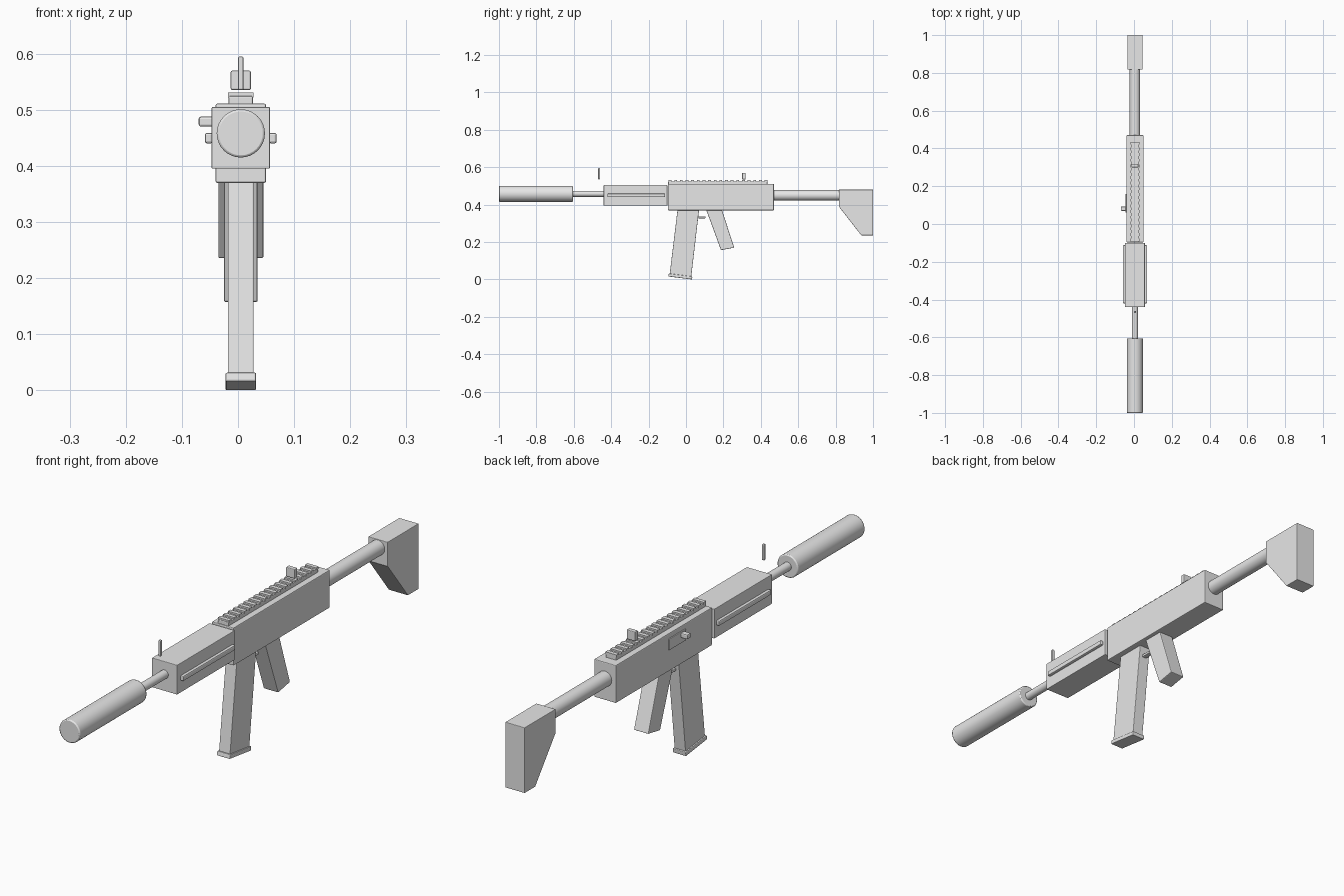
import bpy, bmesh, math
from mathutils import Matrix

cube = bpy.data.objects.get("Cube")
if cube:
    bpy.data.objects.remove(cube, do_unlink=True)

AXIS = 0.005  # sideways position of the centre line

grey = bpy.data.materials.new("plain_grey")
grey.use_nodes = True
grey.diffuse_color = (0.8, 0.8, 0.8, 1)
grey.node_tree.nodes["Principled BSDF"].inputs["Base Color"].default_value = (0.8, 0.8, 0.8, 1)


def finish(name, bm, bevel=0.0, smooth=False):
    """Turn a bmesh into a named, bevelled object."""
    bmesh.ops.recalc_face_normals(bm, faces=bm.faces)
    mesh = bpy.data.meshes.new(name)
    bm.to_mesh(mesh)
    bm.free()
    mesh.materials.append(grey)
    obj = bpy.data.objects.new(name, mesh)
    bpy.context.collection.objects.link(obj)
    if bevel:
        mod = obj.modifiers.new("soft_edges", 'BEVEL')
        mod.width = bevel
        mod.segments = 2
        mod.limit_method = 'ANGLE'
        mod.angle_limit = math.radians(40)
    if smooth:
        bpy.ops.object.select_all(action='DESELECT')
        obj.select_set(True)
        bpy.context.view_layer.objects.active = obj
        bpy.ops.object.shade_smooth_by_angle(angle=math.radians(35))
    return obj


def add_box(bm, x, y, z):
    centre = [(a + b) / 2 for a, b in (x, y, z)]
    size = [b - a for a, b in (x, y, z)]
    bmesh.ops.create_cube(bm, size=1, matrix=Matrix.Translation(centre) @ Matrix.Diagonal((*size, 1)))


def box(name, x, y, z, bevel=0.0):
    bm = bmesh.new()
    add_box(bm, x, y, z)
    return finish(name, bm, bevel)


def centred(width):
    return AXIS - width / 2, AXIS + width / 2


def tube(name, radius, y, z, bevel=0.0):
    """Round bar along the length of the model."""
    bm = bmesh.new()
    place = Matrix.Translation((AXIS, sum(y) / 2, z)) @ Matrix.Rotation(math.pi / 2, 4, 'X')
    bmesh.ops.create_cone(bm, cap_ends=True, segments=32, radius1=radius, radius2=radius,
                          depth=y[1] - y[0], matrix=place)
    return finish(name, bm, bevel, smooth=True)


def slab(name, profile, width, bevel=0.0):
    """Side profile (y, z) extruded across the centre line."""
    bm = bmesh.new()
    face = bm.faces.new([bm.verts.new((AXIS - width / 2, y, z)) for y, z in profile])
    new = bmesh.ops.extrude_face_region(bm, geom=[face])["geom"]
    bmesh.ops.translate(bm, vec=(width, 0, 0), verts=[g for g in new if isinstance(g, bmesh.types.BMVert)])
    return finish(name, bm, bevel)


# Barrel line
tube("muzzle_tube", 0.043, (-1.0, -0.605), 0.458, 0.004)
tube("barrel", 0.016, (-0.61, -0.43), 0.458)
tube("stock_tube", 0.028, (0.46, 0.83), 0.45)

# Main body
box("fore_end", centred(0.104), (-0.44, -0.1), (0.395, 0.505), 0.002)
box("receiver", centred(0.09), (-0.097, 0.47), (0.37, 0.511), 0.003)
for side, label in ((-1, "right"), (1, "left")):
    x = sorted((AXIS + side * 0.05, AXIS + side * 0.064))
    box(label + "_side_strip", x, (-0.42, -0.112), (0.44, 0.459), 0.004)

# Port and handle on the right side
box("port_cover", (-0.044, -0.038), (0.06, 0.16), (0.45, 0.492), 0.002)
box("charging_handle", (-0.07, -0.035), (0.07, 0.092), (0.47, 0.488), 0.004)

# Top rail with evenly spaced teeth
box("rail_base", centred(0.044), (-0.095, 0.435), (0.508, 0.525), 0.003)
bm = bmesh.new()
for i in range(18):
    y = -0.093 + i * 0.0302
    add_box(bm, centred(0.046), (y, y + 0.015), (0.522, 0.531))
finish("rail_teeth", bm)

# Sights
box("rear_sight", centred(0.036), (0.3, 0.318), (0.535, 0.57), 0.003)
box("front_sight", centred(0.01), (-0.47, -0.46), (0.535, 0.595), 0.003)

# Slanted parts below
slab("magazine", [(-0.045, 0.375), (0.07, 0.375), (0.028, 0.015), (-0.087, 0.03)], 0.046, 0.002)
slab("magazine_base", [(-0.092, 0.032), (0.034, 0.016), (0.032, 0.0), (-0.095, 0.016)], 0.055, 0.003)
slab("grip", [(0.107, 0.375), (0.191, 0.375), (0.258, 0.17), (0.187, 0.157)], 0.06, 0.003)
box("trigger", centred(0.02), (0.064, 0.104), (0.327, 0.337), 0.003)

# Shoulder stock
slab("stock", [(0.817, 0.48), (1.0, 0.48), (1.0, 0.236), (0.937, 0.236), (0.817, 0.39)], 0.08, 0.002)
